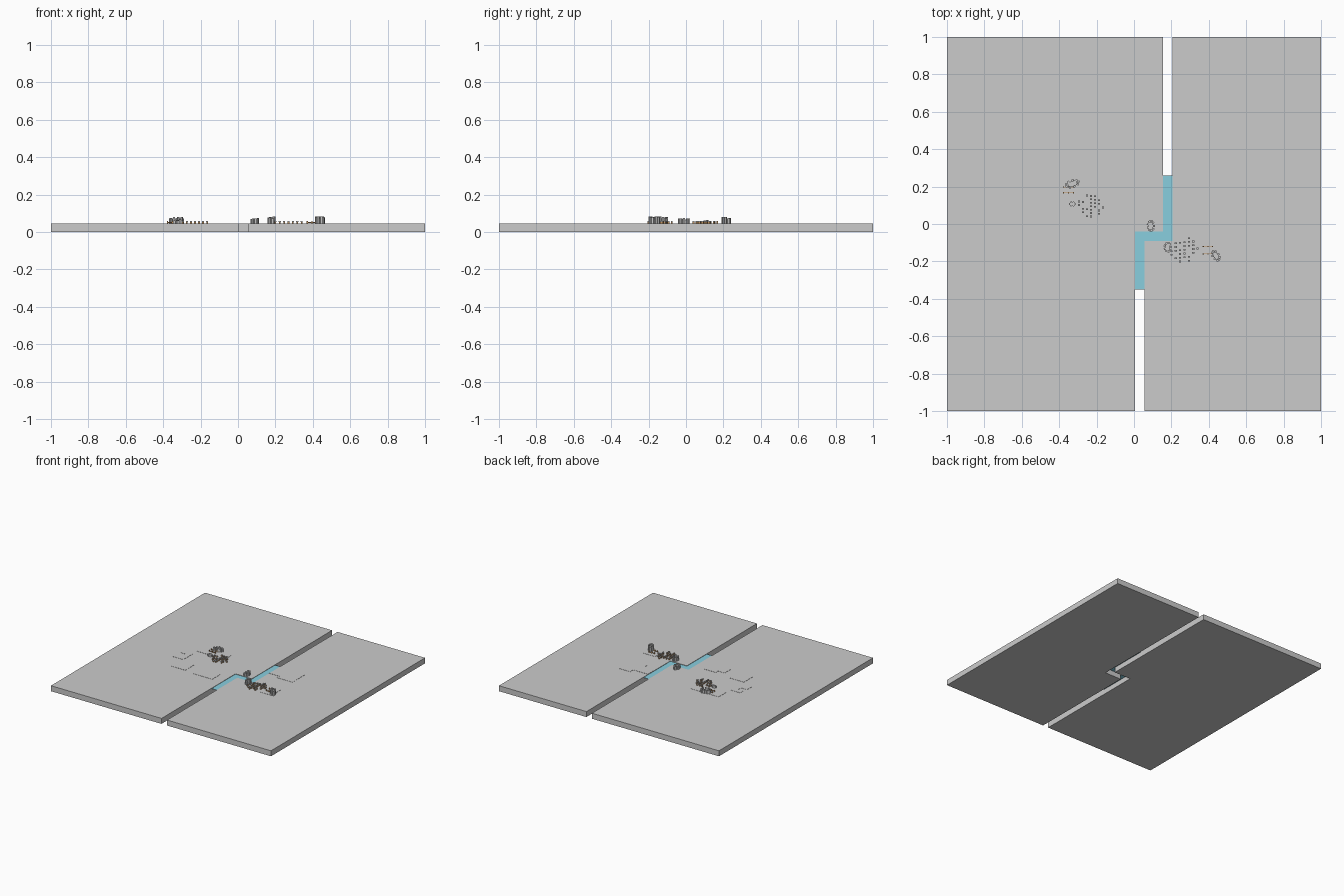
import bpy, bmesh, math, random
from mathutils import Matrix, Vector

if "Cube" in bpy.data.objects:
    bpy.data.objects.remove(bpy.data.objects["Cube"])

random.seed(4)
TOP = 0.045


def mat(name, col):
    m = bpy.data.materials.new(name)
    m.diffuse_color = col
    m.use_nodes = True
    m.node_tree.nodes["Principled BSDF"].inputs["Base Color"].default_value = m.diffuse_color
    return m


WATER = mat("water_blue", (0.25, 0.62, 0.74, 1))
WOOD = mat("wood_brown", (0.55, 0.30, 0.12, 1))


def finish(name, bm, material=None):
    me = bpy.data.meshes.new(name)
    bm.to_mesh(me)
    bm.free()
    ob = bpy.data.objects.new(name, me)
    bpy.context.collection.objects.link(ob)
    if material:
        me.materials.append(material)
    return ob


def prism(name, pts, z0, z1, material=None):
    bm = bmesh.new()
    f = bm.faces.new([bm.verts.new((x, y, z0)) for x, y in pts])
    if z1 > z0:
        r = bmesh.ops.extrude_face_region(bm, geom=[f])
        bmesh.ops.translate(bm, vec=(0, 0, z1 - z0),
                            verts=[v for v in r["geom"] if isinstance(v, bmesh.types.BMVert)])
        bmesh.ops.recalc_face_normals(bm, faces=bm.faces)
    return finish(name, bm, material)


def box(bm, c, s, rot=0.0):
    m = Matrix.Translation(c) @ Matrix.Rotation(rot, 4, "Z") @ Matrix.Diagonal((*s, 1))
    bmesh.ops.create_cube(bm, size=1, matrix=m)


# Two ground slabs with a stepped channel between them
prism("left_ground", [(-1, -1), (0.005, -1), (0.005, -0.04), (0.155, -0.04), (0.155, 1), (-1, 1)], 0, TOP)
prism("right_ground", [(0.055, -1), (1, -1), (1, 1), (0.205, 1), (0.205, -0.09), (0.055, -0.09)], 0, TOP)

# Water surface in the channel
prism("water", [(0.005, -0.35), (0.055, -0.35), (0.055, -0.09), (0.205, -0.09), (0.205, 0.26),
                (0.155, 0.26), (0.155, -0.04), (0.005, -0.04)], 0.042, 0.042, WATER)

# Thin raised plots
plots = {
    "camp_plot": [(-.455, .12), (-.205, .12), (-.205, .225), (-.455, .225)],
    "south_plot": [(-.25, -.22), (-.08, -.22), (-.08, -.115), (-.19, -.115), (-.19, -.145), (-.25, -.145)],
    "west_plot": [(-.46, -.205), (-.335, -.205), (-.335, -.095), (-.46, -.095)],
    "far_west_plot": [(-.555, -.06), (-.455, -.06), (-.455, .075), (-.545, .075), (-.545, .03),
                      (-.50, .03), (-.50, 0), (-.555, 0)],
    "river_plot": [(.207, .11), (.30, .11), (.30, .08), (.44, .08), (.44, .24), (.34, .24),
                   (.34, .20), (.207, .20)],
    "tower_plot": [(.34, -.2), (.445, -.2), (.445, -.085), (.34, -.085)],
}
for name, pts in plots.items():
    prism(name, pts, TOP, TOP + 0.0015)


def tower(name, cx, cy, w, d, h, rot=0.0, n=9):
    # ring of stacked stones around a core
    bm = bmesh.new()
    base = Matrix.Translation((cx, cy, 0)) @ Matrix.Rotation(rot, 4, "Z")
    box(bm, (cx, cy, TOP + h * 0.3), (w * 0.6, d * 0.6, h * 0.6), rot)
    for i in range(n):
        a = i * math.tau / n
        p = base @ Vector((math.cos(a) * (w / 2 - .005), math.sin(a) * (d / 2 - .005), 0))
        hh = h * random.uniform(0.7, 1)
        box(bm, (p.x, p.y, TOP + hh / 2), (.011, .011, hh), rot + a)
    finish(name, bm)


tower("camp_hall", -.330, .215, .08, .045, .037, .3)
tower("camp_hut", -.330, .107, .035, .026, .022, 0, 6)
tower("bank_tower", .090, -.010, .042, .062, .030)
tower("bridge_tower", .180, -.124, .042, .056, .038)
tower("corner_tower", .438, -.170, .042, .066, .040, .6)


# Wooden fences beside the halls
def fence(name, cx, cy, w, d):
    bm = bmesh.new()
    for s in (-1, 1):
        box(bm, (cx, cy + s * d / 2, TOP + .006), (w, .003, .004))
        for t in (-.5, 0, .5):
            box(bm, (cx + t * w, cy + s * d / 2, TOP + .007), (.006, .006, .014))
    finish(name, bm, WOOD)


fence("camp_fence", -.350, .182, .055, .03)
fence("tower_fence", .395, -.140, .05, .04)


# Scattered posts: wooden body with a dark stone cap
def field(name, cx, cy, rx, ry, n, tilt):
    bases, caps = bmesh.new(), bmesh.new()
    cells = [(i, j) for i in range(-3, 4) for j in range(-3, 4)
             if (i / 3.2) ** 2 + (j / 3.2) ** 2 < 1.2]
    for i, j in random.sample(cells, n):
        x = cx + i / 3 * rx
        y = cy + j / 3 * ry + tilt * i / 3 * rx
        box(bases, (x, y, TOP + .004), (.009, .009, .008))
        box(caps, (x, y, TOP + .011), (.011, .009, .006))
    finish(name + "_posts", bases, WOOD)
    finish(name + "_caps", caps)


field("camp_field", -.230, .095, .065, .055, 24, -.1)
field("river_field", .270, -.138, .07, .06, 26, .1)
